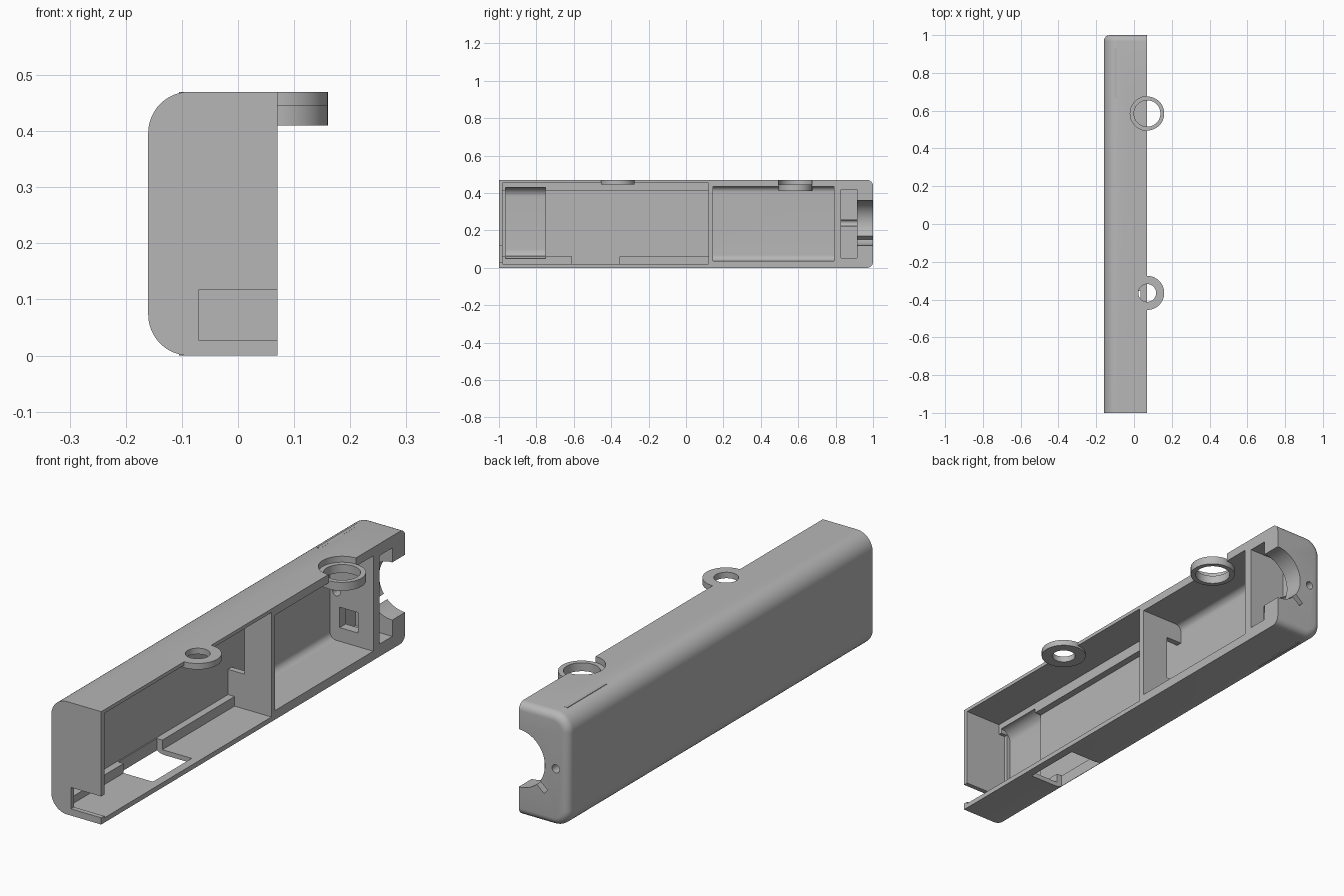
import bpy, bmesh, math
from mathutils import Vector, Matrix

cube = bpy.data.objects.get("Cube")
if cube:
    bpy.data.objects.remove(cube, do_unlink=True)

grey = bpy.data.materials.new("plain grey plastic")
grey.use_nodes = True
grey.diffuse_color = (0.47, 0.47, 0.47, 1)
grey.node_tree.nodes["Principled BSDF"].inputs["Base Color"].default_value = (0.47, 0.47, 0.47, 1)

OPEN_X = 0.07      # plane of the open side
PAST = 0.12        # cutters run beyond the open side


def make(name, bm):
    bmesh.ops.recalc_face_normals(bm, faces=bm.faces)
    mesh = bpy.data.meshes.new(name)
    bm.to_mesh(mesh)
    bm.free()
    mesh.materials.append(grey)
    obj = bpy.data.objects.new(name, mesh)
    bpy.context.collection.objects.link(obj)
    return obj


def box(name, x, y, z):
    bm = bmesh.new()
    bmesh.ops.create_cube(bm, size=1)
    for v in bm.verts:
        v.co = Vector([a + (b - a) * (c + 0.5) for (a, b), c in zip((x, y, z), v.co)])
    return make(name, bm)


def channel(name, x, y, z, radius, rim=0.0):
    """Bar along y with its two -x edges rounded; rim rounds the rear end too."""
    points = [(x[1], z[0]), (x[1], z[1])]
    for cz, start in ((z[1] - radius, 90), (z[0] + radius, 180)):
        for i in range(13):
            a = math.radians(start + i * 7.5)
            points.append((x[0] + radius + radius * math.cos(a), cz + radius * math.sin(a)))
    bm = bmesh.new()
    face = bm.faces.new([bm.verts.new((px, y[0], pz)) for px, pz in points])
    ext = bmesh.ops.extrude_face_region(bm, geom=[face])["geom"]
    bmesh.ops.translate(bm, vec=(0, y[1] - y[0], 0),
                        verts=[g for g in ext if isinstance(g, bmesh.types.BMVert)])
    if rim:
        edges = [e for e in bm.edges
                 if all(abs(v.co.y - y[1]) < 1e-5 for v in e.verts)
                 and any(v.co.x < x[1] - 1e-5 for v in e.verts)]
        bmesh.ops.bevel(bm, geom=edges, offset=rim, segments=6, profile=0.5, affect='EDGES')
    return make(name, bm)


def rod(name, center, radius, length, along_y=False):
    bm = bmesh.new()
    bmesh.ops.create_cone(bm, cap_ends=True, segments=64, radius1=radius,
                          radius2=radius, depth=length)
    turn = Matrix.Rotation(math.pi / 2, 4, 'X') if along_y else Matrix()
    bmesh.ops.transform(bm, matrix=Matrix.Translation(center) @ turn, verts=bm.verts)
    return make(name, bm)


def combine(target, tool, operation='DIFFERENCE'):
    mod = target.modifiers.new(tool.name, 'BOOLEAN')
    mod.operation = operation
    mod.solver = 'EXACT'
    mod.object = tool
    bpy.context.view_layer.objects.active = target
    bpy.ops.object.modifier_apply(modifier=mod.name)
    bpy.data.objects.remove(tool, do_unlink=True)


# Outer half shell
shell = channel("case_half_shell", (-0.16, OPEN_X), (-1, 1), (0, 0.47), 0.073, rim=0.032)

# Front bay with side rails, deeper back, and end recess
combine(shell, box("front_bay", (-0.1, PAST), (-0.98, 0.12), (0.02, 0.455)))
combine(shell, box("front_bay_back", (-0.13, PAST), (-0.98, 0.12), (0.06, 0.41)))
combine(shell, channel("end_recess", (-0.147, 0), (-0.965, -0.75), (0.05, 0.43), 0.05))

# Rear bay, passage through the divider, and end pocket
combine(shell, channel("rear_bay", (-0.13, PAST), (0.145, 0.79), (0.038, 0.435), 0.03))
combine(shell, box("divider_passage", (-0.13, -0.055), (0.1, 0.16), (0.165, 0.355)))
combine(shell, box("end_pocket", (-0.1, PAST), (0.83, 0.915), (0.052, 0.42)))
combine(shell, box("pocket_window", (-0.085, 0), (0.77, 0.85), (0.095, 0.18)))

# Round rear opening with radial key slot and pin hole
combine(shell, rod("rear_opening", (OPEN_X, 0.96, 0.24), 0.12, 0.12, True))
slot = box("key_slot", (-0.165, -0.1), (0.9, 1.05), (-0.012, 0.012))
slot.data.transform(Matrix.Translation((OPEN_X, 0, 0.24)) @ Matrix.Rotation(math.radians(-41), 4, 'Y'))
combine(shell, slot)
combine(shell, rod("pin_hole", (-0.1, 0.9, 0.24), 0.017, 0.25, True))

# Front wall slot and floor window
combine(shell, box("front_slot", (-0.07, PAST), (-1.05, -0.97), (0.028, 0.117)))
combine(shell, box("floor_window", (-0.125, 0.035), (-0.61, -0.355), (-0.05, 0.065)))

# Mounting rings on the upper wall; the rear one is countersunk
REAR_Y, FRONT_Y = 0.585, -0.365
combine(shell, rod("ring_recess", (OPEN_X, REAR_Y, 0.495), 0.09, 0.1))
combine(shell, rod("rear_ring", (OPEN_X, REAR_Y, 0.4275), 0.09, 0.035), 'UNION')
combine(shell, rod("rear_ring_hole", (OPEN_X, REAR_Y, 0.43), 0.07, 0.12))
combine(shell, rod("front_ring", (OPEN_X, FRONT_Y, 0.4575), 0.09, 0.025), 'UNION')
combine(shell, rod("front_ring_hole", (OPEN_X, FRONT_Y, 0.45), 0.047, 0.1))

bpy.ops.object.select_all(action='DESELECT')
shell.select_set(True)
bpy.context.view_layer.objects.active = shell
bpy.ops.object.shade_smooth_by_angle(angle=math.radians(30))

# Thin seam ribs near the rear, above and below
for name, z in (("upper_seam_rib", (0.466, 0.47)), ("lower_seam_rib", (0, 0.004))):
    box(name, (-0.105, -0.09), (0.67, 0.93), z)
